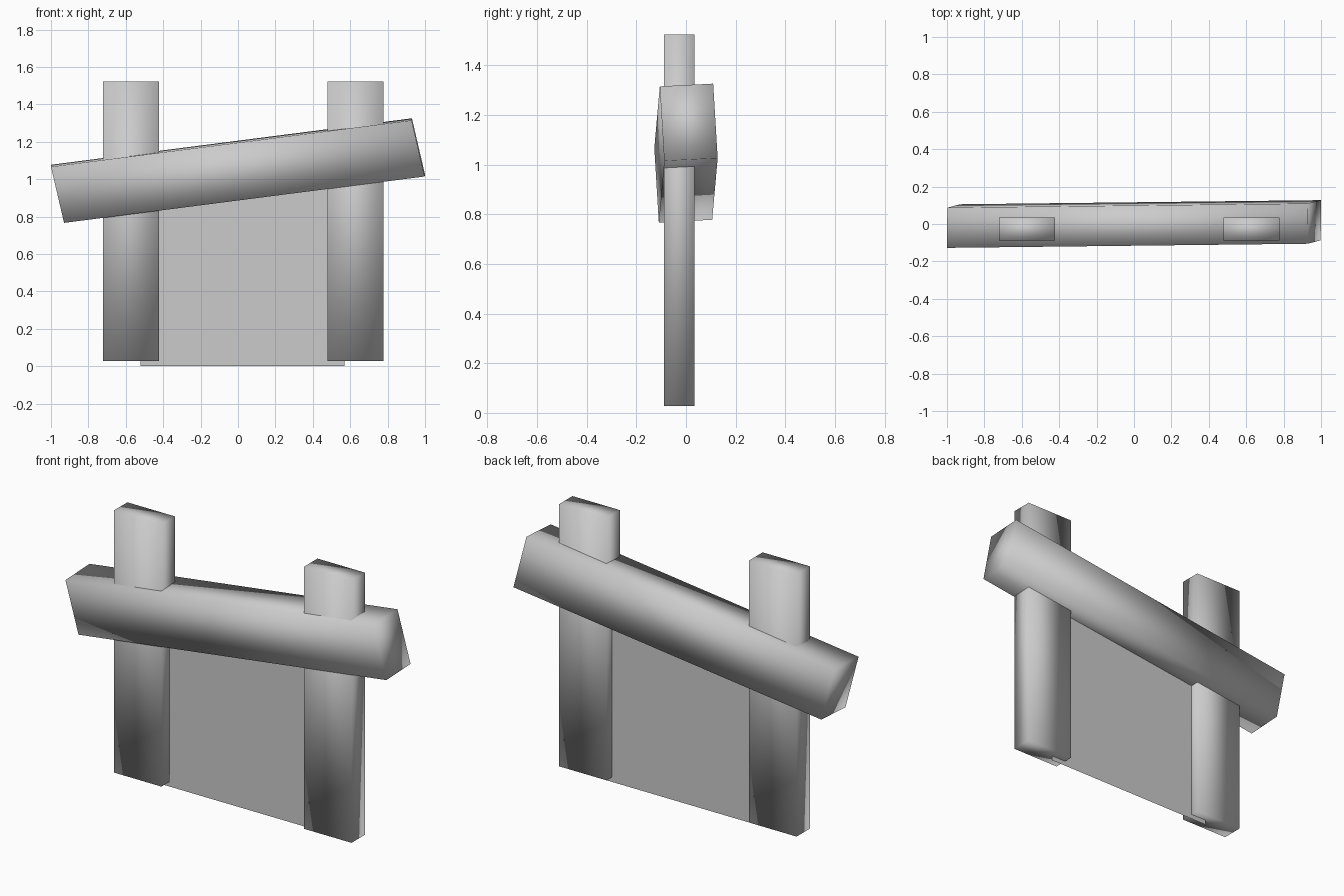
import bpy
from mathutils import Vector

cube = bpy.data.objects.get("Cube")
if cube:
    bpy.data.objects.remove(cube, do_unlink=True)

grey = bpy.data.materials.new("plain grey")
grey.use_nodes = True
colour = (0.6, 0.6, 0.6, 1)
grey.diffuse_color = colour
grey.node_tree.nodes["Principled BSDF"].inputs["Base Color"].default_value = colour


def add_object(name, verts, faces, smooth):
    mesh = bpy.data.meshes.new(name)
    mesh.from_pydata(verts, [], faces)
    mesh.materials.append(grey)
    for face in mesh.polygons:
        face.use_smooth = smooth
    obj = bpy.data.objects.new(name, mesh)
    bpy.context.collection.objects.link(obj)


def timber(name, centre, length, width, height):
    """Soft-shaded block spanned by three edge vectors around its centre."""
    c, u, v, w = (Vector(p) for p in (centre, length, width, height))
    verts = [c + (u * a + v * b + w * d) / 2
             for d in (-1, 1) for a, b in ((-1, -1), (1, -1), (1, 1), (-1, 1))]
    faces = [(3, 2, 1, 0), (4, 5, 6, 7)]
    faces += [(i, (i + 1) % 4, (i + 1) % 4 + 4, i + 4) for i in range(4)]
    add_object(name, verts, faces, True)


# Upright posts
for name, x in (("right_post", -0.572), ("left_post", 0.628)):
    timber(name, (x, -0.027, 0.775), (0.3, 0, 0), (0, 0.122, 0), (0, 0, 1.495))

# Crooked crossbeam
timber("crossbeam", (0, 0, 1.046),
       (1.928, 0.022, 0.248), (0.002, 0.215, 0.011), (-0.07, -0.018, 0.3))

# Thin panel between the posts
x0, x1, y, top = -0.52, 0.57, -0.015, 1.0
add_object("panel", [(x0, y, 0), (x1, y, 0), (x1, y, top), (x0, y, top)],
           [(0, 1, 2, 3)], False)
